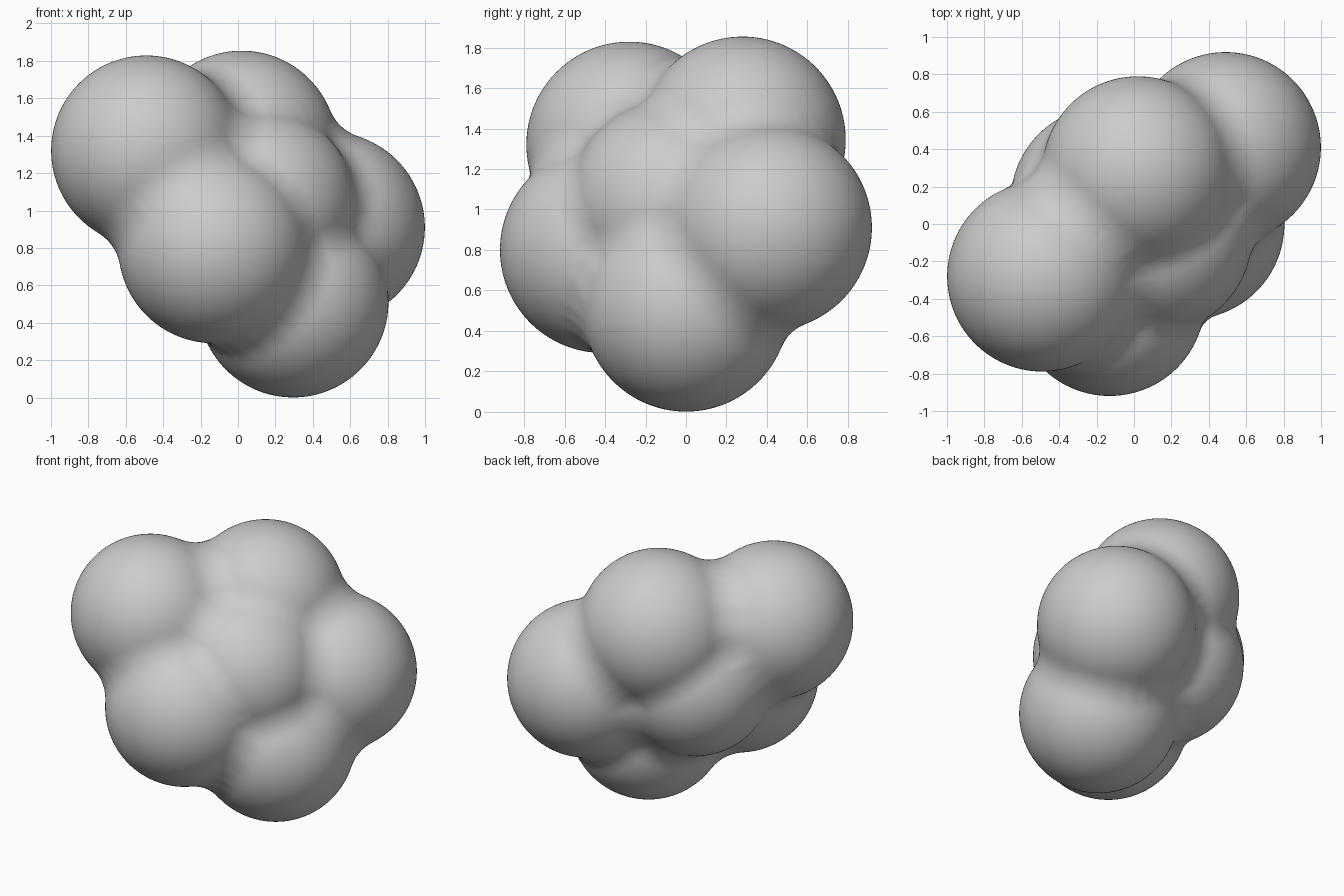
import bpy, bmesh
from math import sqrt
from mathutils import Vector
from mathutils.bvhtree import BVHTree

if "Cube" in bpy.data.objects:
    bpy.data.objects.remove(bpy.data.objects["Cube"])

RADIUS = 0.51      # radius of every lobe
FILLET = 0.26      # radius of the ball rolled over the lobes to fill the grooves
HEART = Vector((0.02, -0.02, 0.98))

# Five lobes in a tilted ring, plus two filling the middle, front and back
LOBES = [Vector(c) - HEART for c in (
    (-0.49, -0.28, 1.32),
    (0.02, 0.28, 1.345),
    (0.49, 0.41, 0.91),
    (0.295, 0.0, 0.51),
    (-0.13, -0.41, 0.80),
    (0.12, -0.07, 1.03),
    (-0.15, 0.12, 0.98),
)]


def ball(level):
    bm = bmesh.new()
    bmesh.ops.create_icosphere(bm, subdivisions=level, radius=1)
    return bm


def reach(d, r):
    """Distance from the heart to the outside of the lobes along d."""
    best = 0
    for c in LOBES:
        b = d.dot(c)
        disc = b * b - c.length_squared + r * r
        if disc > 0:
            best = max(best, b + sqrt(disc))
    return best


# Swollen shell: where the centre of the rolling ball can go
shell = ball(7)
for v in shell.verts:
    d = v.co.normalized()
    v.co = d * reach(d, RADIUS + FILLET)
tree = BVHTree.FromBMesh(shell)
shell.free()

# Blended surface: shrink back from the shell by the rolling ball radius
body = ball(7)
for v in body.verts:
    d = v.co.normalized()
    t = max(0.0, reach(d, RADIUS) - 0.02)
    for _ in range(25):
        gap = tree.find_nearest(d * t)[3] - FILLET
        t += gap
        if abs(gap) < 0.0005:
            break
    v.co = d * t
for _ in range(4):
    bmesh.ops.smooth_vert(body, verts=body.verts, factor=0.5,
                          use_axis_x=True, use_axis_y=True, use_axis_z=True)
for f in body.faces:
    f.smooth = True

mesh = bpy.data.meshes.new("blended_lobes")
body.to_mesh(mesh)
body.free()
obj = bpy.data.objects.new("blended_lobes", mesh)
obj.location = HEART
bpy.context.collection.objects.link(obj)
